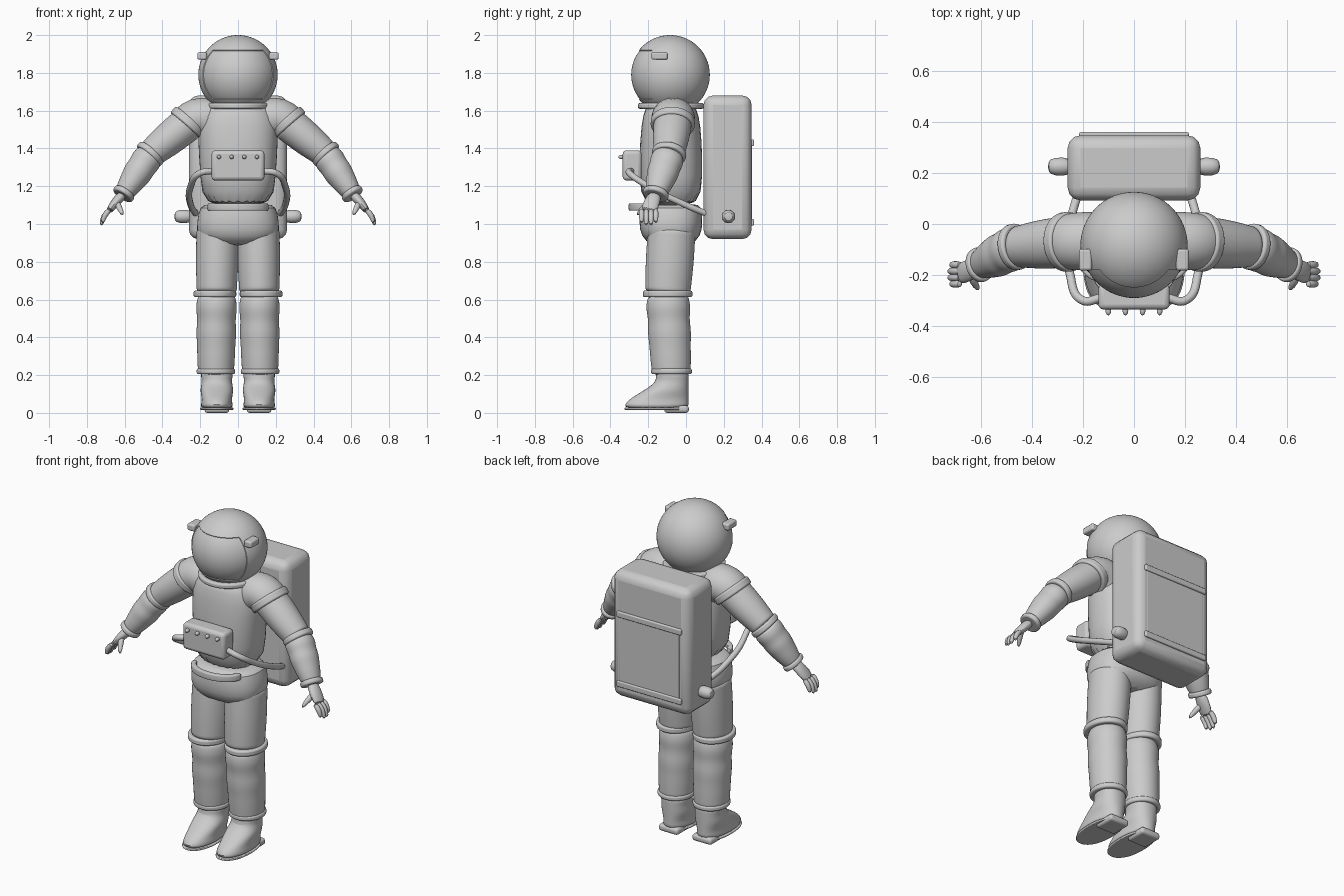
import bpy, bmesh
from math import cos, sin, pi, tau, copysign
from mathutils import Vector

if "Cube" in bpy.data.objects:
    bpy.data.objects.remove(bpy.data.objects["Cube"])

UP = Vector((0, 0, 1))
grey = bpy.data.materials.new("suit_grey")
grey.use_nodes = True
shade = (.6, .6, .6, 1)
grey.diffuse_color = shade
grey.node_tree.nodes["Principled BSDF"].inputs["Base Color"].default_value = shade


def finish(name, bm, bevel=0, subsurf=0):
    """Turn a bmesh into a smooth shaded object with optional modifiers."""
    bmesh.ops.recalc_face_normals(bm, faces=bm.faces)
    mesh = bpy.data.meshes.new(name)
    bm.to_mesh(mesh)
    bm.free()
    obj = bpy.data.objects.new(name, mesh)
    bpy.context.collection.objects.link(obj)
    mesh.materials.append(grey)
    if bevel:
        modifier = obj.modifiers.new("Bevel", "BEVEL")
        modifier.width, modifier.segments, modifier.limit_method = bevel, 3, "ANGLE"
    if subsurf:
        modifier = obj.modifiers.new("Subdivision", "SUBSURF")
        modifier.levels = modifier.render_levels = subsurf
    bpy.ops.object.select_all(action="DESELECT")
    obj.select_set(True)
    bpy.context.view_layer.objects.active = obj
    bpy.ops.object.shade_smooth_by_angle(angle=.7)


def loft(name, rings, axis=None, power=2, count=24, subsurf=1, bevel=0):
    """Skin of superellipse rings, each a centre, a width radius and a depth radius."""
    bm = bmesh.new()
    loops = []
    for index, (centre, width, depth) in enumerate(rings):
        before, after = rings[max(index - 1, 0)], rings[min(index + 1, len(rings) - 1)]
        along = Vector(axis or after[0] - before[0]).normalized()
        across = Vector((0, 1, 0)).cross(along).normalized()
        outward = along.cross(across)
        loop = []
        for step in range(count):
            c, s = cos(tau * step / count), sin(tau * step / count)
            offset = across * copysign(abs(c) ** (2 / power), c) * width
            offset += outward * copysign(abs(s) ** (2 / power), s) * depth
            loop.append(bm.verts.new(centre + offset))
        loops.append(loop)
    for low, high in zip(loops, loops[1:]):
        for step in range(count):
            bm.faces.new((low[step - 1], low[step], high[step], high[step - 1]))
    bm.faces.new(loops[0])
    bm.faces.new(loops[-1])
    finish(name, bm, bevel, subsurf)


def limb(name, start, end, start_radius, end_radius, depth=1.1, puff=0, crease=0):
    """Tapered cloth tube that swells in the middle and creases near its start."""
    rings = []
    steps = 14
    for step in range(steps + 1):
        t = step / steps
        radius = start_radius + (end_radius - start_radius) * t
        radius += puff * sin(pi * t) - crease * cos(3 * tau * t) * (1 - t) ** 2
        rings.append((start.lerp(end, t), radius, radius * depth))
    loft(name, rings, end - start)


def band(name, centre, axis, radius, depth, height):
    half = axis.normalized() * height / 2
    rings = [(centre - half, radius, radius * depth), (centre + half, radius, radius * depth)]
    loft(name, rings, axis, count=48, subsurf=0, bevel=.01)


def box(name, centre, size, bevel):
    bm = bmesh.new()
    bmesh.ops.create_cube(bm, size=1)
    bmesh.ops.scale(bm, vec=size, verts=bm.verts)
    bmesh.ops.translate(bm, vec=centre, verts=bm.verts)
    finish(name, bm, bevel)


def ball(name, centre, size):
    bm = bmesh.new()
    bmesh.ops.create_uvsphere(bm, u_segments=24, v_segments=16, radius=1)
    bmesh.ops.scale(bm, vec=size, verts=bm.verts)
    bmesh.ops.translate(bm, vec=centre, verts=bm.verts)
    finish(name, bm)


def hose(name, points, radius):
    curve = bpy.data.curves.new(name, "CURVE")
    curve.dimensions = "3D"
    curve.bevel_depth = radius
    spline = curve.splines.new("BEZIER")
    spline.bezier_points.add(len(points) - 1)
    for knot, point in zip(spline.bezier_points, points):
        knot.co = point
        knot.handle_left_type = knot.handle_right_type = "AUTO"
    curve.materials.append(grey)
    bpy.context.collection.objects.link(bpy.data.objects.new(name, curve))


# Helmet, cut flat at the neck, with a recessed visor opening
neck, chin, brow, visor_back = 1.625, 1.66, 1.92, -.18
bm = bmesh.new()
bmesh.ops.create_uvsphere(bm, u_segments=64, v_segments=40, radius=.21)
bmesh.ops.translate(bm, vec=(0, -.084, 1.79), verts=bm.verts)
for height in (neck, chin, brow):
    bmesh.ops.bisect_plane(bm, geom=bm.verts[:] + bm.edges[:] + bm.faces[:], plane_co=UP * height,
                           plane_no=UP, clear_inner=height == neck)
bmesh.ops.bisect_plane(bm, geom=bm.verts[:] + bm.edges[:] + bm.faces[:],
                       plane_co=(0, visor_back, 0), plane_no=(0, 1, 0))
bmesh.ops.holes_fill(bm, edges=[edge for edge in bm.edges if edge.is_boundary])
opening = []
for face in bm.faces:
    middle = face.calc_center_median()
    if middle.y < visor_back and chin < middle.z < brow:
        opening.append(face)
bmesh.ops.inset_region(bm, faces=opening, thickness=.002, depth=-.004)
finish("helmet", bm)
spine = Vector((0, -.08, 0))
band("neck_ring", spine + UP * neck, UP, .17, 1.03, .03)

# Torso and pelvis, as height, width and depth up the spine
torso = ((1.08, .19, .155), (1.25, .2, .17), (1.45, .215, .165), (1.58, .21, .15), (1.66, .14, .12))
pelvis = ((.88, .15, .11), (.94, .22, .16), (1, .22, .17), (1.1, .205, .165), (1.105, .16, .13))
for name, levels in (("torso", torso), ("pelvis", pelvis)):
    loft(name, [(spine + UP * z, width, depth) for z, width, depth in levels], UP, power=2.4)

# Belt plate bowed around the waist
bow = []
for step in range(-6, 7):
    angle = step / 6 * pi / 2
    bow.append((Vector((.15 * sin(angle), -.19 - .1 * cos(angle), 1.09)), .02, .015))
loft("belt_plate", bow, power=5, count=16)

# Chest control box with four knobs
box("chest_box", (0, -.285, 1.31), (.28, .1, .16), .02)
for index in range(4):
    ball("chest_knob", (.067 * (index - 1.5), -.34, 1.355), (.011, .018, .011))

# Life support pack with a back panel and two straps
box("backpack", (0, .22, 1.3), (.52, .255, .76), .05)
box("backpack_panel", (0, .347, 1.22), (.4, .006, .4), .002)
for name, height in (("upper_pack_strap", 1.43), ("lower_pack_strap", 1.01)):
    box(name, (0, .35, height), (.43, .02, .035), .006)

for side, sign in (("left_", 1), ("right_", -1)):
    def at(x, y, z):
        return Vector((x * sign, y, z))

    # Helmet lamp, pack valve and hose
    box(side + "helmet_lamp", at(.19, -.14, 1.89), (.05, .085, .04), .01)
    loft(side + "pack_valve", [(at(.24, .225, 1.04), .037, .037), (at(.315, .225, 1.04), .037, .037),
                               (at(.338, .225, 1.04), .022, .022)])
    hose(side + "hose", [at(.13, -.29, 1.28), at(.2, -.3, 1.27), at(.25, -.2, 1.2),
                         at(.25, 0, 1.1), at(.22, .12, 1.05)], .017)

    # Sleeve in three sections joined by rings
    shoulder, elbow, wrist = at(.262, -.07, 1.535), at(.465, -.09, 1.37), at(.605, -.16, 1.16)
    slope = at(.66, -.05, -.75)
    loft(side + "shoulder", [(at(.09, -.07, 1.52), .12, .115), (at(.17, -.067, 1.565), .117, .117),
                             (at(.225, -.068, 1.565), .108, .114), (shoulder, .103, .11),
                             (shoulder + slope * .03, .1, .105)])
    limb(side + "upper_sleeve", shoulder, elbow, .095, .074, depth=1.07, puff=.005)
    limb(side + "lower_sleeve", elbow, wrist, .076, .05, puff=.012, crease=.004)
    band(side + "shoulder_ring", shoulder, slope, .109, 1.07, .045)
    band(side + "elbow_ring", elbow, wrist - shoulder, .083, 1.1, .035)
    band(side + "wrist_ring", wrist, wrist - elbow, .06, 1.15, .03)

    # Glove with four fingers and a thumb
    palm, knuckles = at(.645, -.18, 1.12), at(.69, -.2, 1.06)
    loft(side + "palm", [(wrist, .03, .036), (palm, .025, .042), (knuckles, .019, .048)], count=16)
    for index in range(4):
        root = at(.675, .025 * index - .235, 1.08)
        reach = 1 if index in (1, 2) else .85
        bend, tip = root + at(.04, 0, -.04) * reach, root + at(.05, 0, -.09) * reach
        loft(side + "finger", [(root, .015, .015), (bend, .016, .016), (tip, .01, .01)], count=12)
    loft(side + "thumb", [(palm, .016, .016), (at(.63, -.225, 1.09), .018, .018),
                          (at(.608, -.26, 1.045), .009, .009)], count=12)

    # Trouser leg with knee and ankle rings
    hip, knee, ankle = at(.108, -.075, .98), at(.113, -.097, .63), at(.117, -.077, .2)
    limb(side + "thigh", hip, knee, .112, .106, depth=1.13, puff=.004)
    limb(side + "calf", knee, ankle, .104, .095, depth=1.08, puff=.005, crease=.006)
    band(side + "knee_ring", knee + at(.009, 0, 0), UP, .113, 1.16, .035)
    band(side + "ankle_ring", ankle + UP * .02, UP, .102, 1.06, .03)

    # Boot whose toe slopes forward as it nears the ground
    boot = []
    for step in range(9):
        z = .02 + .025 * step
        slant = max(0, 1 - z / .16)
        toe, back = -.16 - .255 * min(slant, .65), .015
        width = .084 + .004 * cos(step * pi / 2)
        boot.append((at(.112, (toe + back) / 2, z), width, (back - toe) / 2))
    loft(side + "boot", boot, UP, power=2.2)
    foot, width, depth = boot[0]
    loft(side + "sole", [(foot - UP * .004, width, depth), (foot + UP * .008, width, depth)],
         UP, power=2.2, count=40, subsurf=0, bevel=.004)
    box(side + "heel", at(.112, -.05, .02), (.13, .13, .04), .015)
